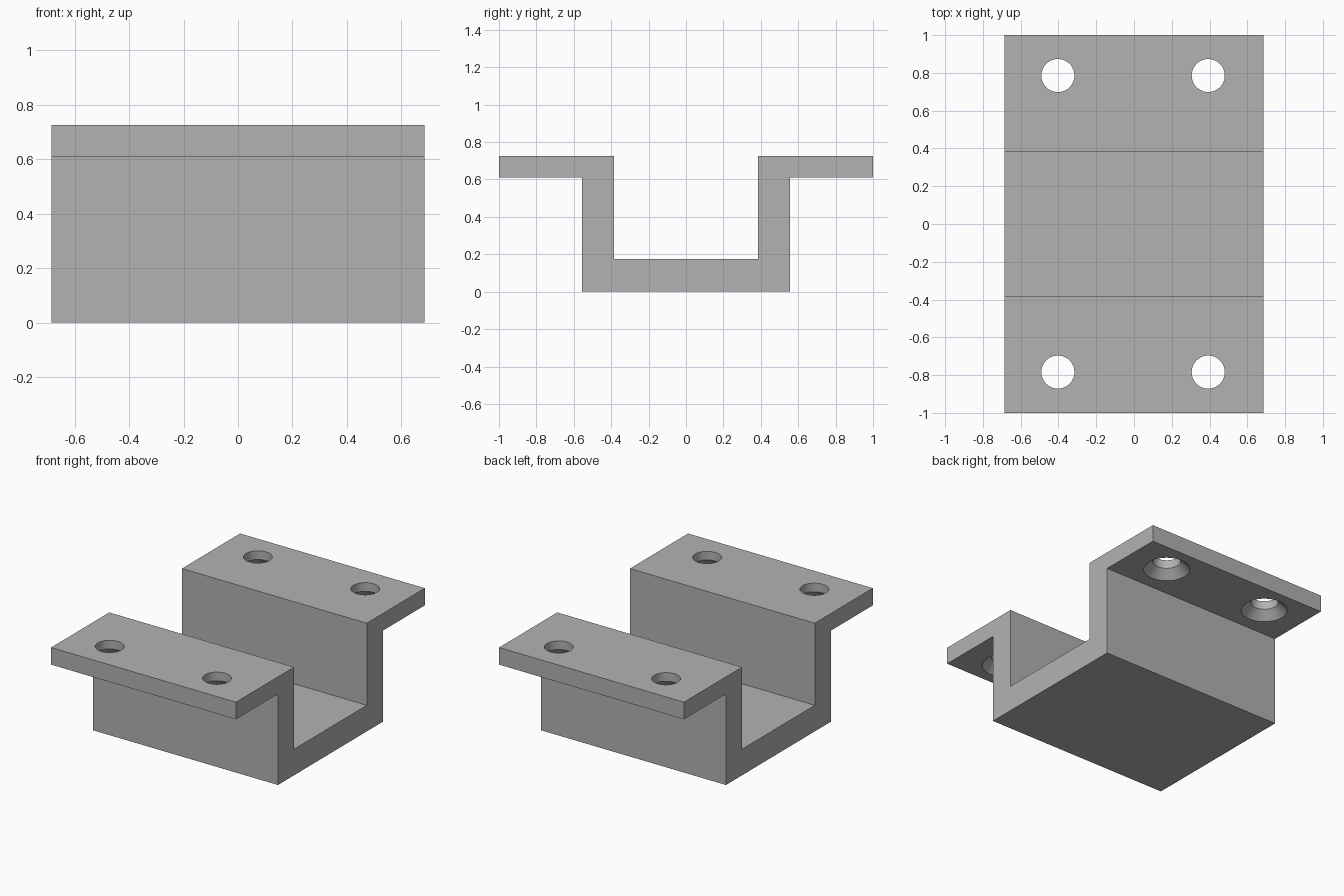
import bpy, bmesh, math
from mathutils import Matrix, Vector

cube = bpy.data.objects.get("Cube")
if cube:
    bpy.data.objects.remove(cube, do_unlink=True)

HALF_WIDTH = 0.685
TOP, FLANGE_BOTTOM, FLOOR_TOP = 0.725, 0.61, 0.175
WALL_OUT, WALL_IN = 0.555, 0.385
HOLE_R, SINK_R, SINK_DEPTH = 0.0875, 0.144, 0.057

grey = bpy.data.materials.new("plain grey")
grey.use_nodes = True
colour = (0.448, 0.448, 0.448, 1)
grey.diffuse_color = colour
grey.node_tree.nodes["Principled BSDF"].inputs["Base Color"].default_value = colour


def add_object(name, bm):
    bmesh.ops.recalc_face_normals(bm, faces=bm.faces)
    mesh = bpy.data.meshes.new(name)
    bm.to_mesh(mesh)
    bm.free()
    mesh.materials.append(grey)
    obj = bpy.data.objects.new(name, mesh)
    bpy.context.collection.objects.link(obj)
    return obj


# Channel bracket: half profile mirrored in y, extruded along x
half = [(WALL_OUT, 0), (WALL_OUT, FLANGE_BOTTOM), (1, FLANGE_BOTTOM),
        (1, TOP), (WALL_IN, TOP), (WALL_IN, FLOOR_TOP)]
profile = half + [(-y, z) for y, z in reversed(half)]
bm = bmesh.new()
face = bm.faces.new([bm.verts.new((-HALF_WIDTH, y, z)) for y, z in profile])
extruded = bmesh.ops.extrude_face_region(bm, geom=[face])["geom"]
bmesh.ops.translate(bm, vec=Vector((2 * HALF_WIDTH, 0, 0)),
                    verts=[v for v in extruded if isinstance(v, bmesh.types.BMVert)])
bracket = add_object("channel_bracket", bm)

# Screw hole cutters: straight bore with a countersink from below
lip = 0.02
section = [(0, FLANGE_BOTTOM - lip), (SINK_R, FLANGE_BOTTOM - lip),
           (SINK_R, FLANGE_BOTTOM), (HOLE_R, FLANGE_BOTTOM + SINK_DEPTH),
           (HOLE_R, TOP + lip), (0, TOP + lip)]
bm = bmesh.new()
for x in (-0.403, 0.393):
    for y in (-0.784, 0.786):
        verts = [bm.verts.new((x + r, y, z)) for r, z in section]
        edges = [bm.edges.new(pair) for pair in zip(verts, verts[1:])]
        bmesh.ops.spin(bm, geom=verts + edges, cent=(x, y, 0), axis=(0, 0, 1),
                       angle=2 * math.pi, steps=48)
bmesh.ops.remove_doubles(bm, verts=bm.verts, dist=0.0001)
cutter = add_object("screw_hole_cutter", bm)
cutter.hide_render = True

cut = bracket.modifiers.new("screw holes", 'BOOLEAN')
cut.operation = 'DIFFERENCE'
cut.solver = 'EXACT'
cut.object = cutter

# Apply the cut and shade the bores smoothly
bpy.ops.object.select_all(action='DESELECT')
bracket.select_set(True)
bpy.context.view_layer.objects.active = bracket
bpy.ops.object.modifier_apply(modifier=cut.name)
bpy.data.objects.remove(cutter, do_unlink=True)
bpy.ops.object.shade_smooth_by_angle(angle=math.radians(30))
